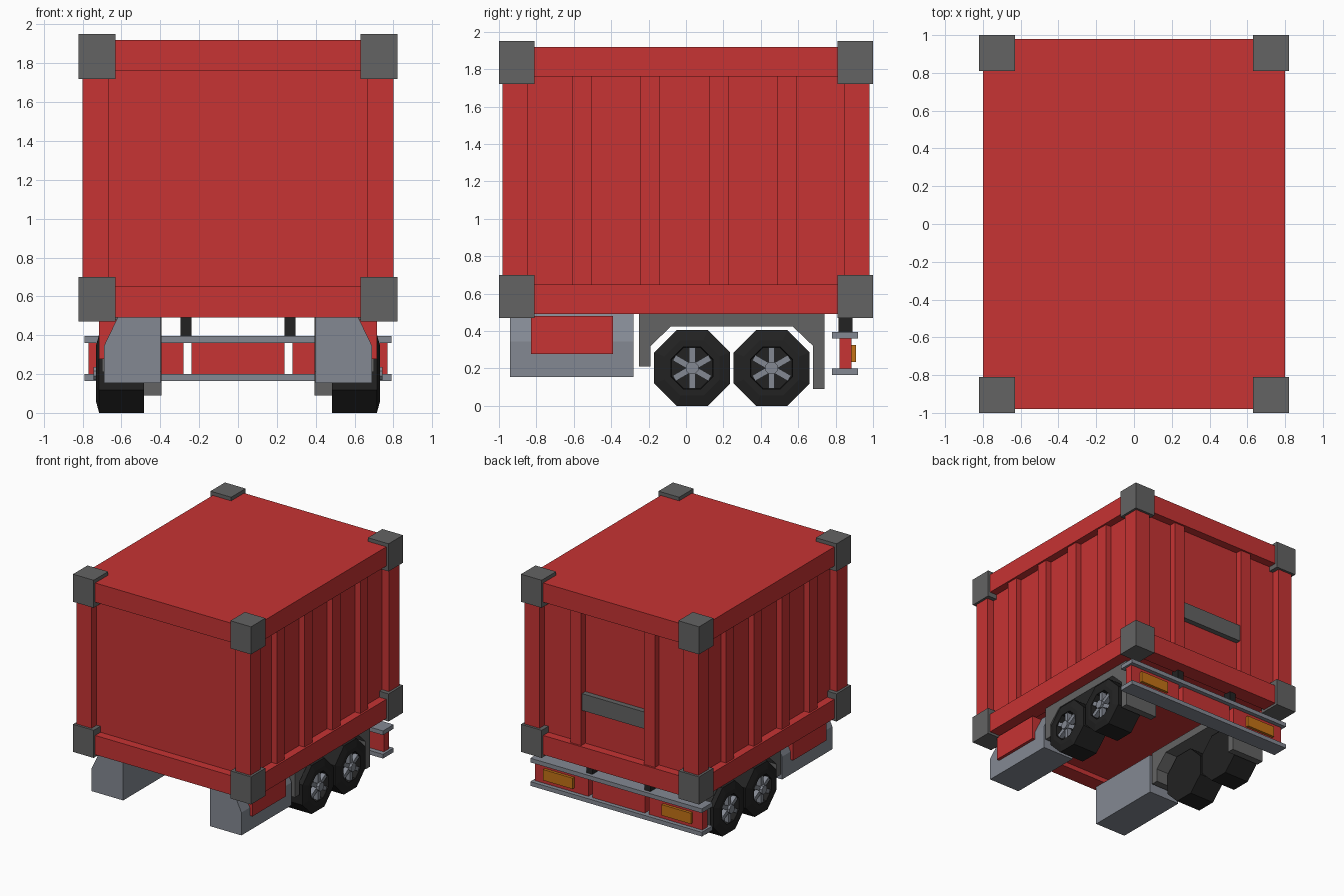
import bpy, bmesh, math
from mathutils import Matrix, Vector

if "Cube" in bpy.data.objects:
    bpy.data.objects.remove(bpy.data.objects["Cube"])


def material(name, rgb):
    m = bpy.data.materials.new(name)
    m.diffuse_color = (*rgb, 1)
    m.use_nodes = True
    m.node_tree.nodes["Principled BSDF"].inputs["Base Color"].default_value = m.diffuse_color
    return m


RED = material("container red", (0.57, 0.033, 0.033))
DARK = material("dark grey", (0.125, 0.125, 0.125))
STEEL = material("steel grey", (0.23, 0.25, 0.29))
BLACK = material("rubber black", (0.016, 0.016, 0.016))
AMBER = material("amber", (0.55, 0.17, 0.008))


def finish(name, bm, mat):
    bmesh.ops.recalc_face_normals(bm, faces=bm.faces)
    me = bpy.data.meshes.new(name)
    bm.to_mesh(me)
    bm.free()
    me.materials.append(mat)
    ob = bpy.data.objects.new(name, me)
    bpy.context.collection.objects.link(ob)
    return ob


def add_box(bm, x, y, z):
    size = Vector((x[1] - x[0], y[1] - y[0], z[1] - z[0]))
    mid = Vector((sum(x) / 2, sum(y) / 2, sum(z) / 2))
    bmesh.ops.create_cube(bm, size=1, matrix=Matrix.Translation(mid) @ Matrix.Diagonal((*size, 1)))


def box(name, x, y, z, mat):
    bm = bmesh.new()
    add_box(bm, x, y, z)
    return finish(name, bm, mat)


def flip(r, s):
    return r if s > 0 else (-r[1], -r[0])


def prism(name, pts, to3d, depth, mat):
    """Extrude a 2D profile by a depth vector."""
    bm = bmesh.new()
    f = bm.faces.new([bm.verts.new(to3d(a, b)) for a, b in pts])
    new = bmesh.ops.extrude_face_region(bm, geom=[f])["geom"]
    bmesh.ops.translate(bm, vec=depth, verts=[v for v in new if isinstance(v, bmesh.types.BMVert)])
    return finish(name, bm, mat)


def lathe(name, profile, sides, centre, s, mat):
    """Revolve (x, radius) points around the x axis, flat side down."""
    bm = bmesh.new()
    rings = []
    for x, r in profile:
        ring = []
        for i in range(sides):
            a = 2 * math.pi * (i + 0.5) / sides
            ring.append(bm.verts.new((s * x, centre[0] + r * math.sin(a), centre[1] + r * math.cos(a))))
        rings.append(ring)
    for p, q in zip(rings, rings[1:]):
        for i in range(sides):
            j = (i + 1) % sides
            bm.faces.new((p[i], p[j], q[j], q[i]))
    bm.faces.new(rings[0])
    bm.faces.new(rings[-1])
    return finish(name, bm, mat)


# Container body and its frame
box("container_body", (-0.735, 0.735), (-0.91, 0.91), (0.53, 1.90), RED)
box("roof", (-0.80, 0.80), (-0.98, 0.98), (1.76, 1.92), RED)
for s in (1, -1):
    box("bottom_side_rail", flip((0.665, 0.80), s), (-0.98, 0.98), (0.49, 0.65), RED)
    box("bottom_end_rail", (-0.67, 0.67), flip((0.845, 0.98), s), (0.49, 0.65), RED)
    for t in (1, -1):
        box("corner_post", flip((0.665, 0.80), s), flip((0.845, 0.98), t), (0.64, 1.77), RED)
        for z in ((0.47, 0.70), (1.72, 1.95)):
            box("corner_casting", flip((0.63, 0.82), s), flip((0.81, 1.0), t), z, DARK)
    # Wall ribs
    for y in (-0.558, -0.192, 0.175, 0.54):
        box("side_rib", flip((0.72, 0.785), s), (y - 0.052, y + 0.052), (0.64, 1.77), RED)
    box("door_rib", flip((0.29, 0.39), s), (0.90, 0.965), (0.64, 1.77), RED)
box("door_bar", (-0.29, 0.29), (0.90, 0.955), (0.94, 1.08), DARK)

# Rear bumper with panels and lamps
for z in ((0.165, 0.20), (0.36, 0.395)):
    box("bumper_bar", (-0.79, 0.79), (0.78, 0.92), z, STEEL)
box("bumper_panel_middle", (-0.24, 0.24), (0.82, 0.885), (0.20, 0.36), RED)
for s in (1, -1):
    box("bumper_panel", flip((0.28, 0.77), s), (0.82, 0.885), (0.20, 0.36), RED)
    box("rear_lamp", flip((0.41, 0.68), s), (0.88, 0.908), (0.235, 0.325), AMBER)
    box("bumper_support", flip((0.24, 0.295), s), (0.815, 0.89), (0.39, 0.50), BLACK)

    # Side tank with sloped shoulder, and red locker
    prism("side_tank", [(0.40, 0.155), (0.69, 0.155), (0.69, 0.345), (0.62, 0.49), (0.40, 0.49)],
          lambda a, b: (s * a, -0.94, b), (0, 0.66, 0), STEEL)
    box("locker", flip((0.60, 0.715), s), (-0.83, -0.39), (0.278, 0.48), RED)

    # Mudguard over both wheels
    prism("mudguard", [(-0.25, 0.49), (-0.25, 0.21), (-0.19, 0.21), (-0.19, 0.32), (-0.08, 0.425),
                       (0.57, 0.425), (0.68, 0.32), (0.68, 0.09), (0.74, 0.09), (0.74, 0.49)],
          lambda a, b: (s * 0.395, a, b), (s * 0.305, 0, 0), DARK)

    # Wheels: eight-sided tyre, six spokes, hub
    for y in (0.0325, 0.4575):
        c = (y, 0.2025)
        lathe("tyre", [(0.485, 0.219), (0.715, 0.219), (0.73, 0.16), (0.73, 0.122), (0.685, 0.118)],
              8, c, s, BLACK)
        lathe("hub", [(0.68, 0.036), (0.745, 0.036)], 8, c, s, STEEL)
        bm = bmesh.new()
        for i in range(6):
            before = set(bm.verts)
            add_box(bm, (0.68, 0.725), (-0.017, 0.017), (0.025, 0.11))
            bmesh.ops.transform(bm, matrix=Matrix.Rotation(i * math.pi / 3, 4, 'X'),
                                verts=[v for v in bm.verts if v not in before])
        bmesh.ops.transform(bm, matrix=Matrix.Translation((0, *c)) @ Matrix.Diagonal((s, 1, 1, 1)),
                            verts=bm.verts)
        finish("spokes", bm, STEEL)
